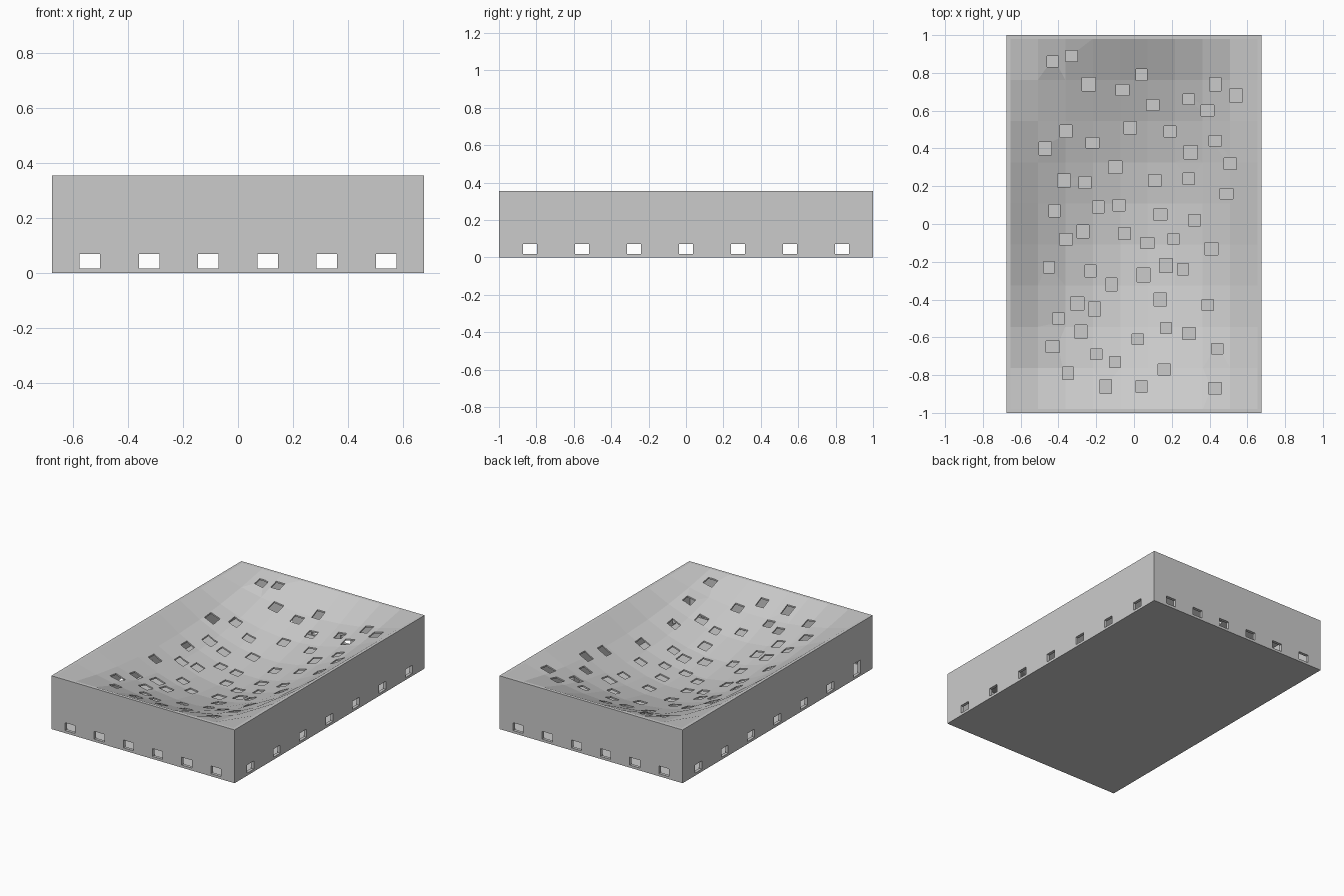
import bpy, bmesh, random
from mathutils import Matrix

if "Cube" in bpy.data.objects:
    bpy.data.objects.remove(bpy.data.objects["Cube"])

random.seed(4)
W, L, H, T = 0.675, 1.0, 0.355, 0.02    # half width, half length, height, wall
DEPTH, SEGS = 0.25, 9


def add_box(bm, x, y, z, sx, sy, sz):
    m = Matrix.Translation((x, y, z)) @ Matrix.Diagonal((sx, sy, sz, 1))
    bmesh.ops.create_cube(bm, size=1, matrix=m)


def make(name, bm):
    me = bpy.data.meshes.new(name)
    bm.to_mesh(me)
    bm.free()
    ob = bpy.data.objects.new(name, me)
    bpy.context.collection.objects.link(ob)
    return ob


def cut(ob, cutter):
    cutter.hide_render = True
    mod = ob.modifiers.new("cut", "BOOLEAN")
    mod.operation = "DIFFERENCE"
    mod.solver = "EXACT"
    mod.object = cutter
    bpy.context.view_layer.objects.active = ob
    bpy.ops.object.modifier_apply(modifier=mod.name)
    bpy.data.objects.remove(cutter, do_unlink=True)


# Outer box, hollowed from the top
bm = bmesh.new()
add_box(bm, 0, 0, H / 2, 2 * W, 2 * L, H)
box = make("outer_box", bm)
bm = bmesh.new()
add_box(bm, 0, 0, 0.01 + H / 2, 2 * (W - T), 2 * (L - T), H)
cut(box, make("cavity_cutter", bm))

# Wall openings: six per end, seven per side, one taller at the left front
bm = bmesh.new()
for s in (-1, 1):
    for i in range(6):
        add_box(bm, -0.5375 + 0.215 * i, s * (L - T / 2), 0.043, 0.074, 0.1, 0.052)
    for i in range(7):
        tall = 0.035 if (s < 0 and i == 0) else 0
        add_box(bm, s * (W - T / 2), -0.834 + 0.278 * i, 0.044 + tall / 2,
                0.1, 0.073, 0.054 + tall)
cut(box, make("window_cutter", bm))

# Sagging bowl: a coarse grid pinned at the rim, with thickness
bm = bmesh.new()
a, b = W - T, L - T
layers = []
for drop in (0, 0.01):
    rows = []
    for j in range(SEGS + 1):
        v = 2 * j / SEGS - 1
        rows.append([])
        for i in range(SEGS + 1):
            u = 2 * i / SEGS - 1
            z = H - DEPTH * (1 - u * u) * (1 - v * v) - drop
            rows[-1].append(bm.verts.new((a * u, b * v, z)))
    for j in range(SEGS):
        for i in range(SEGS):
            bm.faces.new((rows[j][i], rows[j][i + 1],
                          rows[j + 1][i + 1], rows[j + 1][i]))
    layers.append(rows)


def border(r):
    n = SEGS
    return ([r[0][i] for i in range(n)] + [r[j][n] for j in range(n)]
            + [r[n][n - i] for i in range(n)] + [r[n - j][0] for j in range(n)])


top, low = border(layers[0]), border(layers[1])
for k in range(len(top)):
    n = (k + 1) % len(top)
    bm.faces.new((top[k], top[n], low[n], low[k]))
bmesh.ops.recalc_face_normals(bm, faces=bm.faces)
bowl = make("sagging_bowl", bm)

# Scattered square holes: x, y pairs in hundredths
holes = [
    -43, 86, -33, 89, 4, 79, -24, 74, -6, 71, 10, 63, 29, 66, 43, 74, 54, 68,
    39, 60, -36, 49, -47, 40, -22, 43, -2, 51, 19, 49, 43, 44, 30, 38, 51, 32,
    -10, 30, -37, 23, -26, 22, 11, 23, 29, 24, 49, 16, -42, 7, -19, 9, -8, 10,
    14, 5, 32, 2, -36, -8, -27, -4, -5, -5, 7, -10, 21, -8, 41, -13, -45, -23,
    -23, -25, -12, -32, 5, -27, 17, -22, 26, -24, -30, -42, -21, -45, 14, -40,
    39, -43, -40, -50, -28, -57, 2, -61, 17, -55, 29, -58, 44, -66, -43, -65,
    -20, -69, -10, -73, 16, -77, -35, -79, -15, -86, 4, -86, 43, -87]
bm = bmesh.new()
for hx, hy in zip(holes[::2], holes[1::2]):
    add_box(bm, hx / 100, hy / 100, 0.25,
            random.uniform(0.057, 0.072), random.uniform(0.055, 0.073), 0.45)
cut(bowl, make("hole_cutter", bm))
